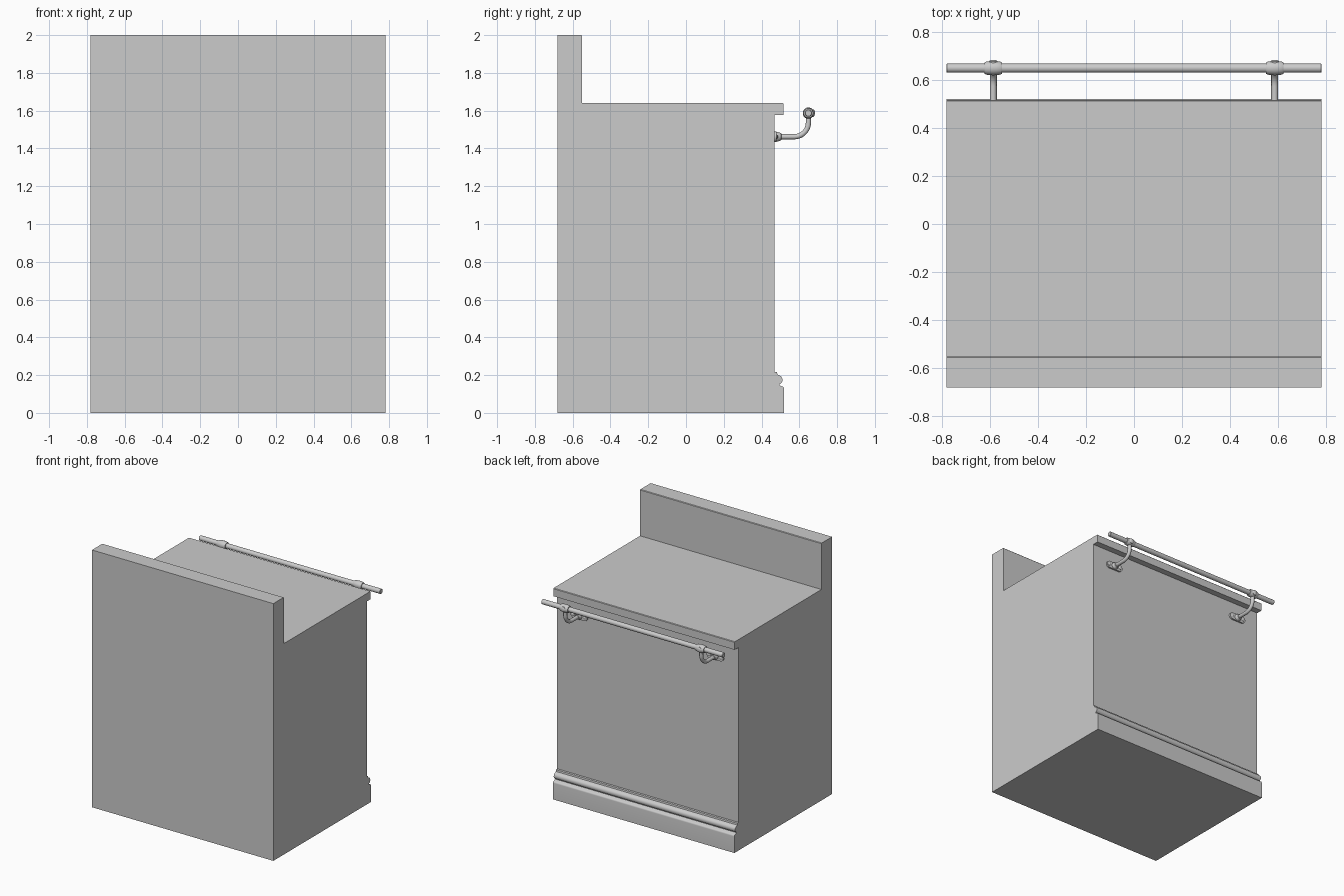
import bpy, bmesh, math
from mathutils import Matrix, Vector

if "Cube" in bpy.data.objects:
    bpy.data.objects.remove(bpy.data.objects["Cube"])

HALF = 0.78
RAIL_Y, RAIL_Z = 0.648, 1.587
MOUNT_Z = 1.462
WALL_Y = 0.468


def finish(name, bm, smooth=True):
    bmesh.ops.recalc_face_normals(bm, faces=bm.faces)
    mesh = bpy.data.meshes.new(name)
    bm.to_mesh(mesh)
    bm.free()
    obj = bpy.data.objects.new(name, mesh)
    bpy.context.collection.objects.link(obj)
    if smooth:
        bpy.ops.object.select_all(action='DESELECT')
        obj.select_set(True)
        bpy.context.view_layer.objects.active = obj
        bpy.ops.object.shade_smooth_by_angle(angle=math.radians(35))
    return obj


def extrude(name, points, offset):
    """Extrude a planar outline along an offset vector."""
    bm = bmesh.new()
    face = bm.faces.new([bm.verts.new(p) for p in points])
    res = bmesh.ops.extrude_face_region(bm, geom=[face], use_keep_orig=True)
    verts = [g for g in res['geom'] if isinstance(g, bmesh.types.BMVert)]
    bmesh.ops.translate(bm, verts=verts, vec=offset)
    return finish(name, bm)


def lathe(name, profile, axis, origin, sides=24):
    """Spin (distance along axis, radius) points around an axis."""
    rot = Vector((0, 0, 1)).rotation_difference(Vector(axis)).to_matrix()
    bm = bmesh.new()
    rings = [[bm.verts.new(rot @ Vector((r * math.cos(a), r * math.sin(a), d)) + Vector(origin))
              for a in (2 * math.pi * i / sides for i in range(sides))]
             for d, r in profile]
    for a, b in zip(rings, rings[1:]):
        for i in range(sides):
            j = (i + 1) % sides
            bm.faces.new((a[i], a[j], b[j], b[i]))
    bm.faces.new(rings[0])
    bm.faces.new(rings[-1])
    return finish(name, bm)


def arc(cx, cy, r, start, end, n):
    return [(cx + r * math.cos(math.radians(start + (end - start) * i / n)),
             cy + r * math.sin(math.radians(start + (end - start) * i / n)))
            for i in range(n + 1)]


# Counter body: side profile with skirting moulding, worktop lip and back panel
profile = [(-0.68, 0), (0.52, 0), (0.52, 0.127)]
profile += arc(0.506, 0.127, 0.014, 15, 90, 4) + [(0.494, 0.148)]
profile += arc(0.486, 0.175, 0.025, -70, 80, 10)
profile += [(0.484, 0.203), (0.482, 0.216), (WALL_Y, 0.218), (WALL_Y, 1.578),
            (0.516, 1.578), (0.516, 1.636), (0.512, 1.64),
            (-0.55, 1.64), (-0.55, 1.996), (-0.554, 2.0), (-0.68, 2.0)]
extrude("counter_body", [(-HALF, y, z) for y, z in profile], (2 * HALF, 0, 0))

# Foot rail
lathe("rail", [(-HALF, 0.016), (-HALF + 0.003, 0.019), (HALF - 0.003, 0.019), (HALF, 0.016)],
      (1, 0, 0), (0, RAIL_Y, RAIL_Z))

for side, x in (("left", -0.585), ("right", 0.585)):
    # Collar around the rail, with a small outer stud
    lathe(side + "_collar",
          [(-0.037, 0.019), (-0.036, 0.024), (-0.03, 0.027), (-0.015, 0.029), (0, 0.030),
           (0.015, 0.029), (0.03, 0.027), (0.036, 0.024), (0.037, 0.019)],
          (1, 0, 0), (x, RAIL_Y, RAIL_Z))
    lathe(side + "_collar_stud", [(0, 0.02), (0.027, 0.02), (0.032, 0.015), (0.034, 0.006)],
          (0, 1, 0), (x, RAIL_Y, RAIL_Z))

    # Curved bracket arm
    bend = 0.075
    path = [(WALL_Y, MOUNT_Z)] + arc(RAIL_Y - bend, MOUNT_Z + bend, bend, -90, 0, 10)
    path.append((RAIL_Y, RAIL_Z))
    curve = bpy.data.curves.new(side + "_arm", 'CURVE')
    curve.dimensions = '3D'
    curve.bevel_depth = 0.0145
    curve.bevel_resolution = 3
    curve.use_fill_caps = True
    spline = curve.splines.new('POLY')
    spline.points.add(len(path) - 1)
    for p, (y, z) in zip(spline.points, path):
        p.co = (x, y, z, 1)
    spline.use_smooth = True
    bpy.context.collection.objects.link(bpy.data.objects.new(side + "_arm", curve))

    # Oblong wall plate, flared socket and two screws
    pill = arc(x + 0.045, MOUNT_Z, 0.027, -90, 90, 10) + arc(x - 0.045, MOUNT_Z, 0.027, 90, 270, 10)
    extrude(side + "_wall_plate", [(px, WALL_Y - 0.003, pz) for px, pz in pill], (0, 0.015, 0))
    lathe(side + "_socket", [(0, 0.027), (0.018, 0.026), (0.026, 0.022), (0.036, 0.019), (0.038, 0.014)],
          (0, 1, 0), (x, WALL_Y, MOUNT_Z))
    for k in (-1, 1):
        lathe(f"{side}_screw_{'a' if k < 0 else 'b'}", [(0, 0.012), (0.014, 0.012), (0.018, 0.006)],
              (0, 1, 0), (x + k * 0.05, WALL_Y, MOUNT_Z), 12)
